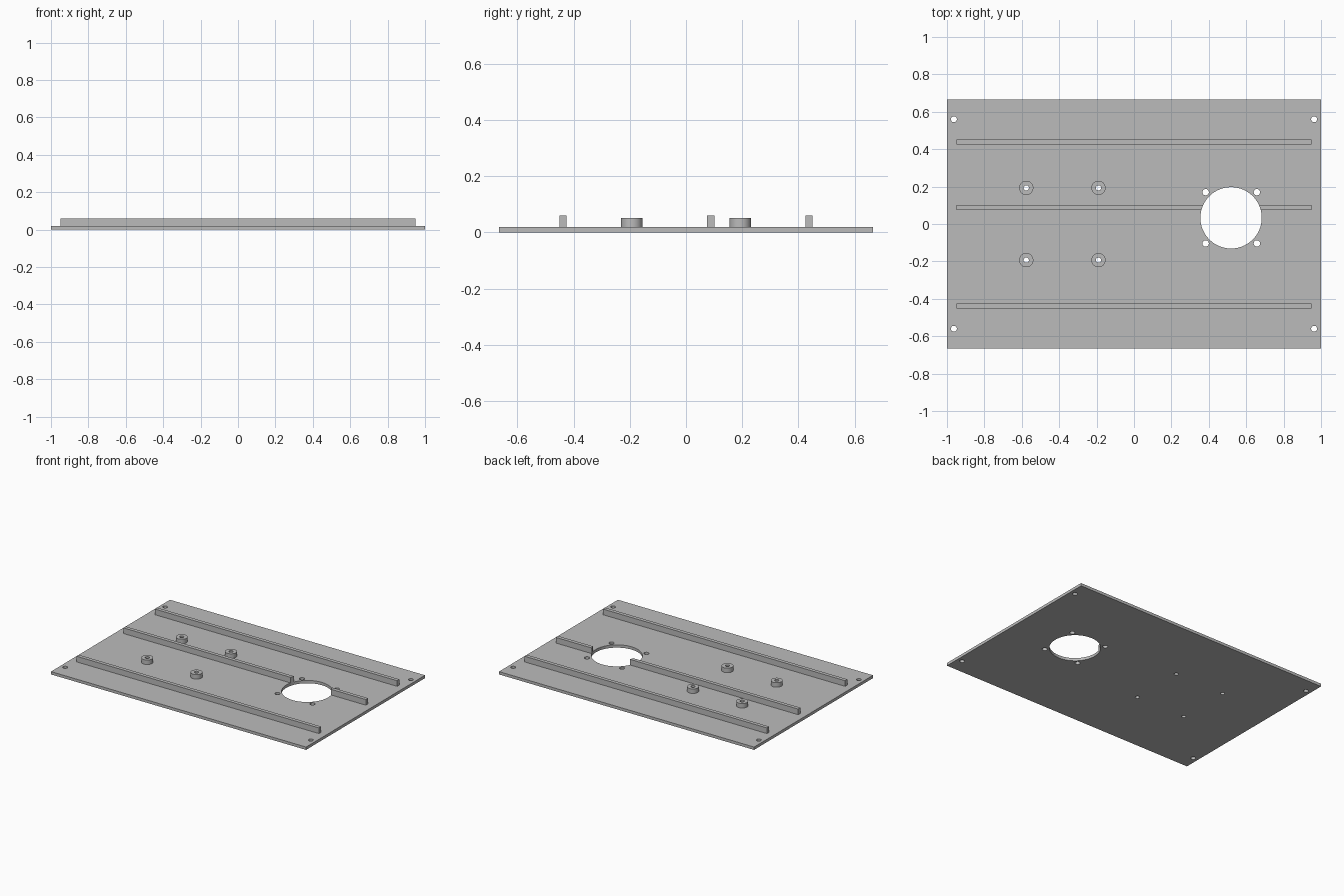
import bpy
import math
from mathutils import Matrix, Vector

cube = bpy.data.objects.get("Cube")
if cube:
    bpy.data.objects.remove(cube, do_unlink=True)

import bmesh

PLATE_TOP = 0.02
RIB_TOP = 0.06
BOSS_TOP = 0.052

grey = bpy.data.materials.new("plain_grey")
grey.use_nodes = True
colour = (0.5, 0.5, 0.5, 1)
grey.diffuse_color = colour
grey.node_tree.nodes["Principled BSDF"].inputs["Base Color"].default_value = colour


def finish(name, bm):
    mesh = bpy.data.meshes.new(name)
    bm.to_mesh(mesh)
    bm.free()
    mesh.materials.append(grey)
    obj = bpy.data.objects.new(name, mesh)
    bpy.context.collection.objects.link(obj)
    return obj


def box(name, x, y, half_x, half_y, z0, z1):
    bm = bmesh.new()
    size = Vector((2 * half_x, 2 * half_y, z1 - z0))
    matrix = Matrix.LocRotScale(Vector((x, y, (z0 + z1) / 2)), None, size)
    bmesh.ops.create_cube(bm, size=1, matrix=matrix)
    return finish(name, bm)


def cylinders(name, discs, z0, z1, segments=32):
    """One mesh holding an upright cylinder for each (x, y, radius)."""
    bm = bmesh.new()
    for x, y, r in discs:
        bmesh.ops.create_cone(bm, cap_ends=True, segments=segments, radius1=r, radius2=r,
                              depth=z1 - z0, matrix=Matrix.Translation((x, y, (z0 + z1) / 2)))
    return finish(name, bm)


def cut(obj, cutter):
    mod = obj.modifiers.new("holes", "BOOLEAN")
    mod.operation = "DIFFERENCE"
    mod.solver = "EXACT"
    mod.object = cutter
    select(obj)
    bpy.ops.object.modifier_apply(modifier=mod.name)


def select(obj):
    bpy.ops.object.select_all(action="DESELECT")
    obj.select_set(True)
    bpy.context.view_layer.objects.active = obj


def corners(cx, cy, dx, dy, r):
    return [(cx + sx * dx, cy + sy * dy, r) for sx in (-1, 1) for sy in (-1, 1)]


# Hole layout: large opening with its screws, plate corners, boss bores
opening = [(0.519, 0.033, 0.164)]
opening_screws = corners(0.52, 0.033, 0.137, 0.137, 0.017)
plate_screws = corners(0, 0, 0.963, 0.56, 0.016)
boss_spots = corners(-0.383, 0, 0.193, 0.193, 0.038)
bores = [(x, y, 0.014) for x, y, r in boss_spots]

opening_cutter = cylinders("opening_cutter", opening, -0.1, 0.2, 96)
hole_cutter = cylinders("hole_cutter", opening_screws + plate_screws + bores, -0.1, 0.2)

# Base plate
plate = box("base_plate", 0, 0, 1, 0.666, 0, PLATE_TOP)
cut(plate, opening_cutter)
cut(plate, hole_cutter)

# Stiffening ribs, the middle one interrupted by the opening
ribs = [box(name, 0, y, 0.95, 0.013, PLATE_TOP, RIB_TOP)
        for name, y in (("front_rib", -0.438), ("middle_rib", 0.088), ("back_rib", 0.438))]
cut(ribs[1], opening_cutter)

# Standoff bosses
bosses = []
for i, spot in enumerate(boss_spots):
    boss = cylinders(f"standoff_boss_{i + 1}", [spot], PLATE_TOP, BOSS_TOP, 48)
    cut(boss, hole_cutter)
    bosses.append(boss)

for cutter in (opening_cutter, hole_cutter):
    bpy.data.objects.remove(cutter, do_unlink=True)

# Smooth round walls, crisp edges
for obj in [plate, ribs[1]] + bosses:
    select(obj)
    bpy.ops.object.shade_smooth_by_angle(angle=math.radians(30))
